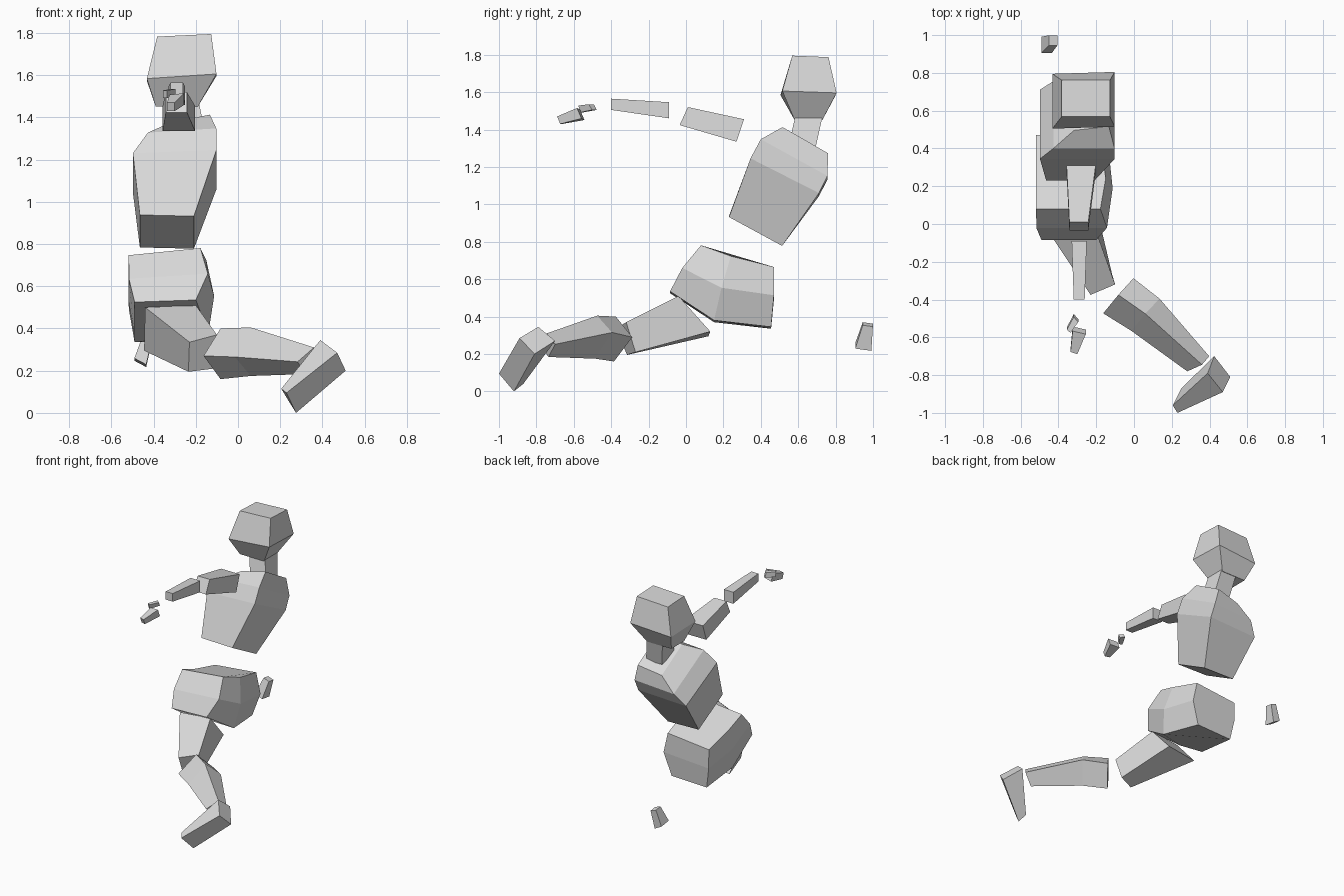
import bpy
import bmesh
from mathutils import Vector as V

skin = bpy.data.materials.new("plain_grey")
skin.diffuse_color = (0.7, 0.7, 0.7, 1)


def box(c, s, f):
    """Four-sided section from a centre, half-side and half-depth vector."""
    c, s, f = V(c), V(s), V(f)
    return [c - s - f, c + s - f, c + s + f, c - s + f]


def diamond(c, s, f):
    """Section with its corners on the two given vectors."""
    c, s, f = V(c), V(s), V(f)
    return [c - s, c + f, c + s, c - f]


def hexagon(c, s, f, bulge, drop):
    """Box section with an extra bulged point on either side."""
    a, b, d, e = box(c, s, f)
    c, s = V(c), V(s)
    low = V((0, -0.035, -drop))
    return [a, b, c + s + V((bulge, 0, 0)) + low, d, e, c - s * 1.01 + low]


def loft(name, rings):
    """Flat-faced capped solid through the sections."""
    bm = bmesh.new()
    loops = [[bm.verts.new(p) for p in r] for r in rings]
    n = len(loops[0])
    for lo, hi in zip(loops, loops[1:]):
        for i in range(n):
            j = (i + 1) % n
            bm.faces.new((lo[i], lo[j], hi[j], hi[i]))
    bm.faces.new(loops[0][::-1])
    bm.faces.new(loops[-1])
    bmesh.ops.recalc_face_normals(bm, faces=bm.faces)
    me = bpy.data.meshes.new(name)
    bm.to_mesh(me)
    bm.free()
    me.materials.append(skin)
    bpy.context.collection.objects.link(bpy.data.objects.new(name, me))


# Head: wide brow, tapered crown and jaw
loft("head", [
    box((-0.29, 0.655, 1.452), (0.10, 0, 0), (0, 0.075, 0)),
    box((-0.267, 0.655, 1.59), (0.165, 0.005, 0.011), (0, 0.145, -0.005)),
    box((-0.255, 0.665, 1.785), (0.128, 0, 0.006), (0, 0.097, -0.004))])
loft("neck", [
    box((-0.22, 0.62, 1.305), (0.065, 0, 0), (0, 0.07, -0.015)),
    box((-0.25, 0.657, 1.47), (0.065, 0, 0), (0, 0.073, 0))])

# Leaning torso
loft("chest", [
    box((-0.337, 0.372, 0.858), (0.128, 0, -0.003), (0, 0.142, -0.077)),
    box((-0.30, 0.528, 1.145), (0.198, 0, 0.008), (0, 0.183, -0.093)),
    box((-0.265, 0.578, 1.24), (0.162, 0, 0.01), (0, 0.178, -0.098)),
    box((-0.225, 0.628, 1.325), (0.092, 0.01, 0.018), (0, 0.122, -0.07))])
loft("pelvis", [
    hexagon((-0.345, 0.185, 0.435), (0.145, 0, 0.005), (0, 0.27, -0.095), 0.06, 0.06),
    hexagon((-0.33, 0.225, 0.575), (0.187, 0, 0.012), (0, 0.245, -0.073), 0.03, 0.033),
    hexagon((-0.348, 0.275, 0.706), (0.17, 0, 0.017), (0, 0.195, -0.058), 0.028, 0.0)])

# Bent leg
loft("thigh", [
    [V(p) for p in ((-0.44, -0.06, 0.50), (-0.20, -0.04, 0.51),
                    (-0.21, 0.13, 0.32), (-0.445, 0.12, 0.295))],
    [V(p) for p in ((-0.23, -0.375, 0.335), (-0.10, -0.32, 0.37),
                    (-0.115, -0.27, 0.21), (-0.235, -0.315, 0.195))]])
loft("shin", [
    diamond((-0.083, -0.38, 0.28), (0.08, 0.093, 0.01), (0, 0.005, 0.12)),
    diamond((0.06, -0.48, 0.29), (0.075, 0.085, 0.025), (0, 0.005, 0.115)),
    diamond((0.34, -0.74, 0.247), (0.058, 0.04, 0.005), (0.02, -0.005, 0.063))])
loft("foot", [
    [V(p) for p in ((0.39, -0.79, 0.345), (0.47, -0.89, 0.285),
                    (0.51, -0.81, 0.20), (0.425, -0.70, 0.27))],
    [V(p) for p in ((0.205, -0.96, 0.115), (0.23, -1.0, 0.095),
                    (0.275, -0.92, 0.0), (0.25, -0.87, 0.04))]])

# Other foot, floating behind
loft("rear_foot", [
    box((-0.463, 0.948, 0.238), (0.028, 0, -0.015), (0, 0.043, -0.006)),
    box((-0.428, 0.972, 0.358), (0.022, 0, -0.008), (0, 0.027, -0.004))])

# Outstretched arm
loft("upper_arm", [
    box((-0.28, 0.29, 1.395), (0.077, 0, 0), (0, 0.02, 0.06)),
    box((-0.292, -0.012, 1.472), (0.05, 0, 0), (0, 0.022, 0.048))])
loft("forearm", [
    box((-0.29, -0.09, 1.503), (0.04, 0, 0), (0, 0, 0.043)),
    box((-0.29, -0.40, 1.535), (0.029, 0, 0), (0, 0, 0.03))])
loft("hand", [
    box((-0.29, -0.563, 1.483), (0.035, -0.008, 0.004), (0, -0.012, 0.028)),
    box((-0.318, -0.675, 1.45), (0.018, -0.006, 0), (0, -0.008, 0.02))])
loft("thumb", [
    box((-0.307, -0.498, 1.52), (0.012, -0.013, 0), (0, -0.008, 0.015)),
    box((-0.346, -0.562, 1.51), (0.01, -0.008, 0), (0, -0.006, 0.018))])
